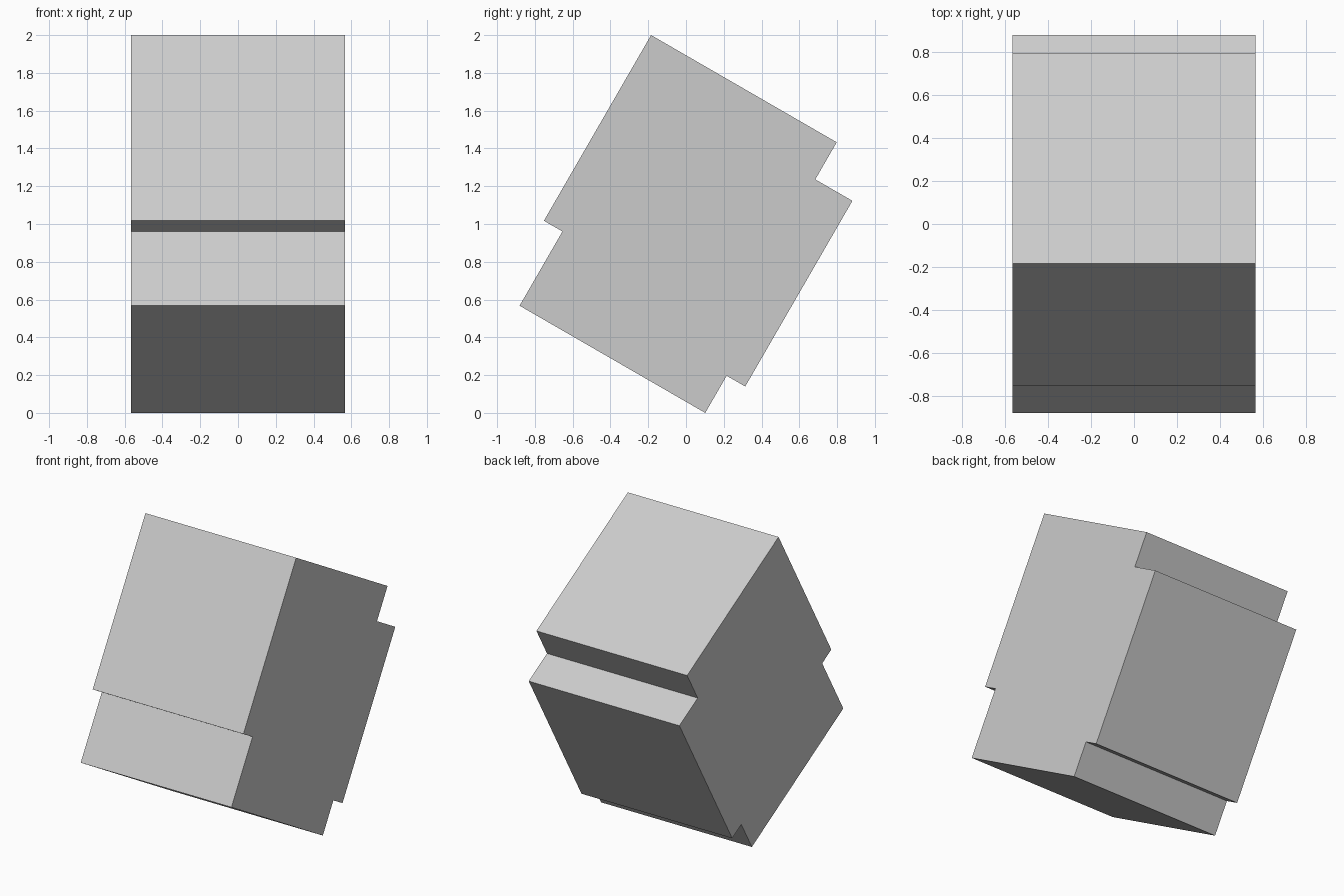
import bpy, bmesh
from math import radians
from mathutils import Matrix, Vector

if "Cube" in bpy.data.objects:
    bpy.data.objects.remove(bpy.data.objects["Cube"])

UNIT = 2 / 17.624   # a tenth of the cube side
HALF = 5 * UNIT     # half the depth along x

# Outline of three overlapping offset cubes, in tenths of a cube side
outline = [(0, 0), (10, 0), (10, -2), (12, -2), (12, -12),
           (11, -12), (11, -14), (1, -14), (1, -10), (0, -10)]

# Tilt the outline 30 degrees, then centre it in y and stand it on the ground
tilt = Matrix.Rotation(radians(-30), 2)
points = [tilt @ Vector(p) * UNIT for p in outline]
ys = [p.x for p in points]
mid_y = (min(ys) + max(ys)) / 2
low_z = min(p.y for p in points)

# Extrude the stepped outline along x
bm = bmesh.new()
face = bm.faces.new([bm.verts.new((-HALF, p.x - mid_y, p.y - low_z)) for p in points])
result = bmesh.ops.extrude_face_region(bm, geom=[face], use_keep_orig=True)
new_verts = [g for g in result["geom"] if isinstance(g, bmesh.types.BMVert)]
bmesh.ops.translate(bm, verts=new_verts, vec=(2 * HALF, 0, 0))
bmesh.ops.recalc_face_normals(bm, faces=bm.faces)

mesh = bpy.data.meshes.new("stepped_block")
bm.to_mesh(mesh)
bm.free()
block = bpy.data.objects.new("stepped_block", mesh)
bpy.context.collection.objects.link(block)
